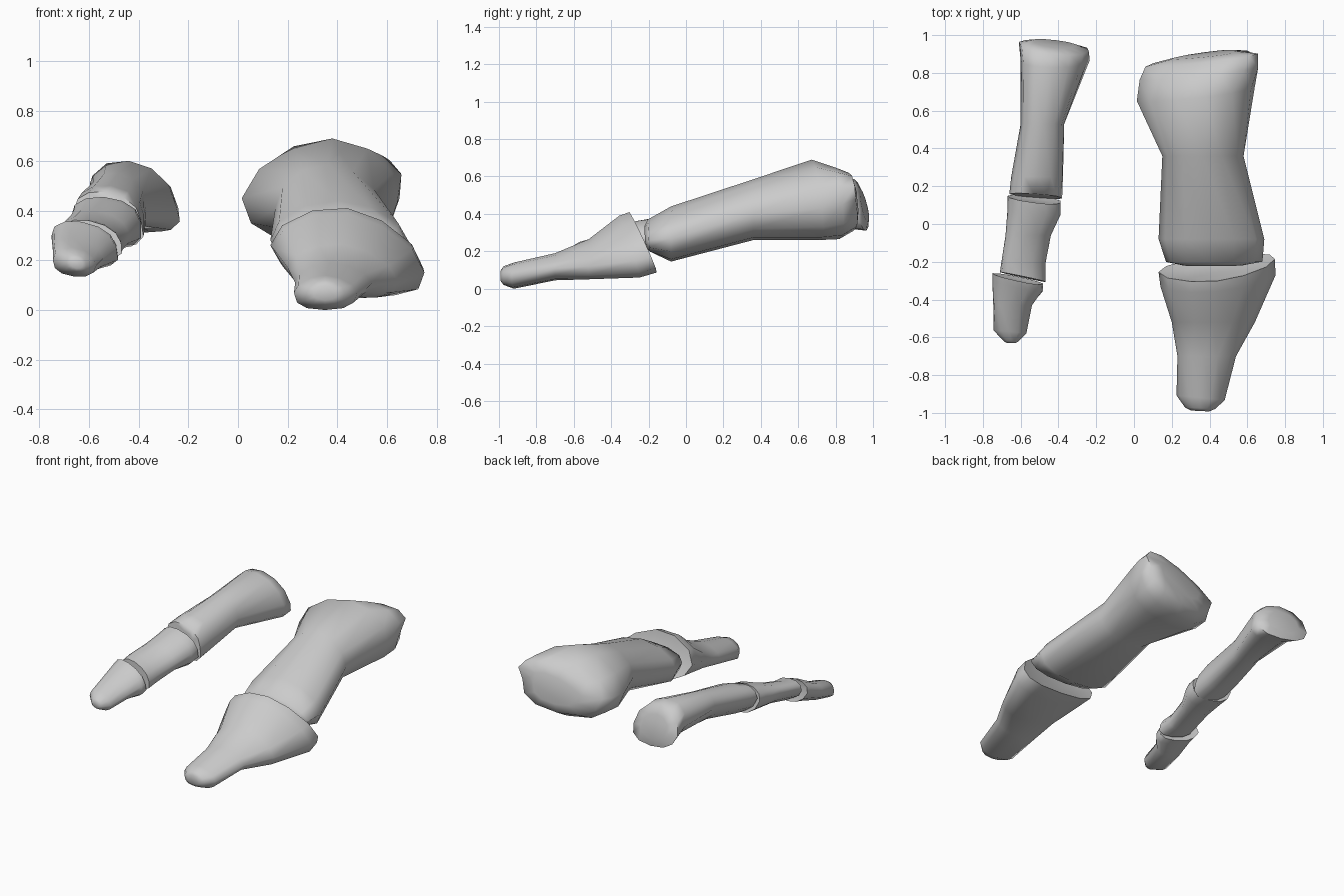
import bpy, bmesh
from math import cos, sin, pi

SIDES = 12


def ring_points(up, low, y, lx, lz, rx, rz, tx, tz, bx, bz, kx=0, kz=0):
    """Rounded section through left, right, top, bottom points; kx, kz slant it in y.
    up and low set how full the upper and lower halves are (small = boxy)."""
    cx, cz = (lx + rx) / 2, (lz + rz) / 2
    pts = []
    for i in range(SIDES):
        a = 2 * pi * i / SIDES
        c, s = cos(a), sin(a)
        e = up if s > 0 else low
        h, v = abs(c) ** e, abs(s) ** e
        ex, ez = (rx, rz) if c > 0 else (lx, lz)
        fx, fz = (tx, tz) if s > 0 else (bx, bz)
        x = cx + h * (ex - cx) + v * (fx - cx)
        z = cz + h * (ez - cz) + v * (fz - cz)
        pts.append((x, y + kx * (x - cx) + kz * (z - cz), z))
    return pts


def cap_ring(pts, bulge):
    """Shrunken copy of an end section, pushed along y."""
    c = [sum(p[k] for p in pts) / SIDES for k in range(3)]
    return [(c[0] + (p[0] - c[0]) * 0.6, c[1] + (p[1] - c[1]) * 0.6 + bulge,
             c[2] + (p[2] - c[2]) * 0.6) for p in pts]


def bone(name, sections, front_bulge, back_bulge, up=0.95, low=0.85):
    """Loft a bone from its front section to its back section."""
    rings = [ring_points(up, low, *s) for s in sections]
    rings = [cap_ring(rings[0], front_bulge)] + rings + [cap_ring(rings[-1], back_bulge)]
    bm = bmesh.new()
    loops = [[bm.verts.new(p) for p in r] for r in rings]
    for a, b in zip(loops, loops[1:]):
        for i in range(SIDES):
            j = (i + 1) % SIDES
            bm.faces.new((a[i], a[j], b[j], b[i]))
    bm.faces.new(loops[0])
    bm.faces.new(loops[-1])
    bmesh.ops.recalc_face_normals(bm, faces=bm.faces)
    me = bpy.data.meshes.new(name)
    bm.to_mesh(me)
    bm.free()
    ob = bpy.data.objects.new(name, me)
    bpy.context.collection.objects.link(ob)
    bpy.ops.object.select_all(action='DESELECT')
    ob.select_set(True)
    bpy.context.view_layer.objects.active = ob
    bpy.ops.object.shade_smooth_by_angle(angle=1.2)


# Big toe: long bone, then tip bone
bone("big_toe_base_bone", [
    (-0.20, .17, .29, .68, .26, .40, .37, .40, .20, 0, -.05),
    (-0.08, .13, .28, .69, .27, .40, .44, .42, .145),
    (0.36, .15, .41, .58, .40, .36, .585, .36, .26),
    (0.69, .015, .45, .64, .43, .38, .69, .33, .26, .12, -.1),
    (0.80, .03, .45, .65, .45, .45, .65, .34, .265, .12, -.1),
    (0.87, .06, .46, .62, .48, .50, .62, .36, .31, .14, -.15),
], -0.02, 0.02, up=1.08)
bone("big_toe_tip_bone", [
    (-0.975, .27, .07, .43, .07, .35, .12, .35, .02, -.05),
    (-0.92, .225, .07, .48, .07, .35, .14, .35, .00, -.1),
    (-0.70, .23, .11, .54, .11, .37, .19, .37, .045),
    (-0.52, .20, .17, .64, .12, .42, .265, .43, .055),
    (-0.30, .14, .25, .75, .15, .44, .39, .46, .075, .05, -.3),
    (-0.22, .13, .26, .745, .17, .44, .41, .45, .10, .05, -.42),
], -0.015, -0.02, up=1.15, low=0.8)

# Little toe: three bones, long to tip
bone("little_toe_base_bone", [
    (0.15, -.66, .40, -.39, .36, -.53, .475, -.48, .26, -.05, .1),
    (0.25, -.65, .42, -.38, .38, -.51, .50, -.48, .28),
    (0.53, -.60, .46, -.37, .42, -.48, .55, -.46, .34),
    (0.86, -.60, .46, -.25, .42, -.44, .60, -.36, .32, -.05, -.2),
    (0.94, -.61, .43, -.24, .41, -.44, .585, -.40, .31, -.14, -.25),
], 0.0, 0.02)
bone("little_toe_middle_bone", [
    (-0.28, -.71, .31, -.47, .27, -.60, .36, -.56, .21, -.2, .05),
    (-0.20, -.70, .33, -.47, .28, -.60, .37, -.56, .22, -.1),
    (-0.06, -.68, .35, -.44, .31, -.57, .40, -.54, .25),
    (0.06, -.67, .37, -.39, .35, -.54, .44, -.50, .25, -.1, -.1),
    (0.13, -.67, .38, -.39, .36, -.54, .455, -.50, .26, -.15, -.2),
], 0.0, -0.01)
bone("little_toe_tip_bone", [
    (-0.62, -.69, .19, -.61, .18, -.65, .22, -.65, .155),
    (-0.57, -.745, .20, -.57, .18, -.66, .25, -.66, .135, -.1),
    (-0.43, -.745, .24, -.54, .21, -.66, .29, -.64, .16),
    (-0.33, -.75, .29, -.49, .25, -.63, .34, -.58, .18, -.25, -.1),
    (-0.29, -.75, .30, -.49, .26, -.63, .355, -.58, .19, -.25, -.15),
], -0.01, -0.01)
